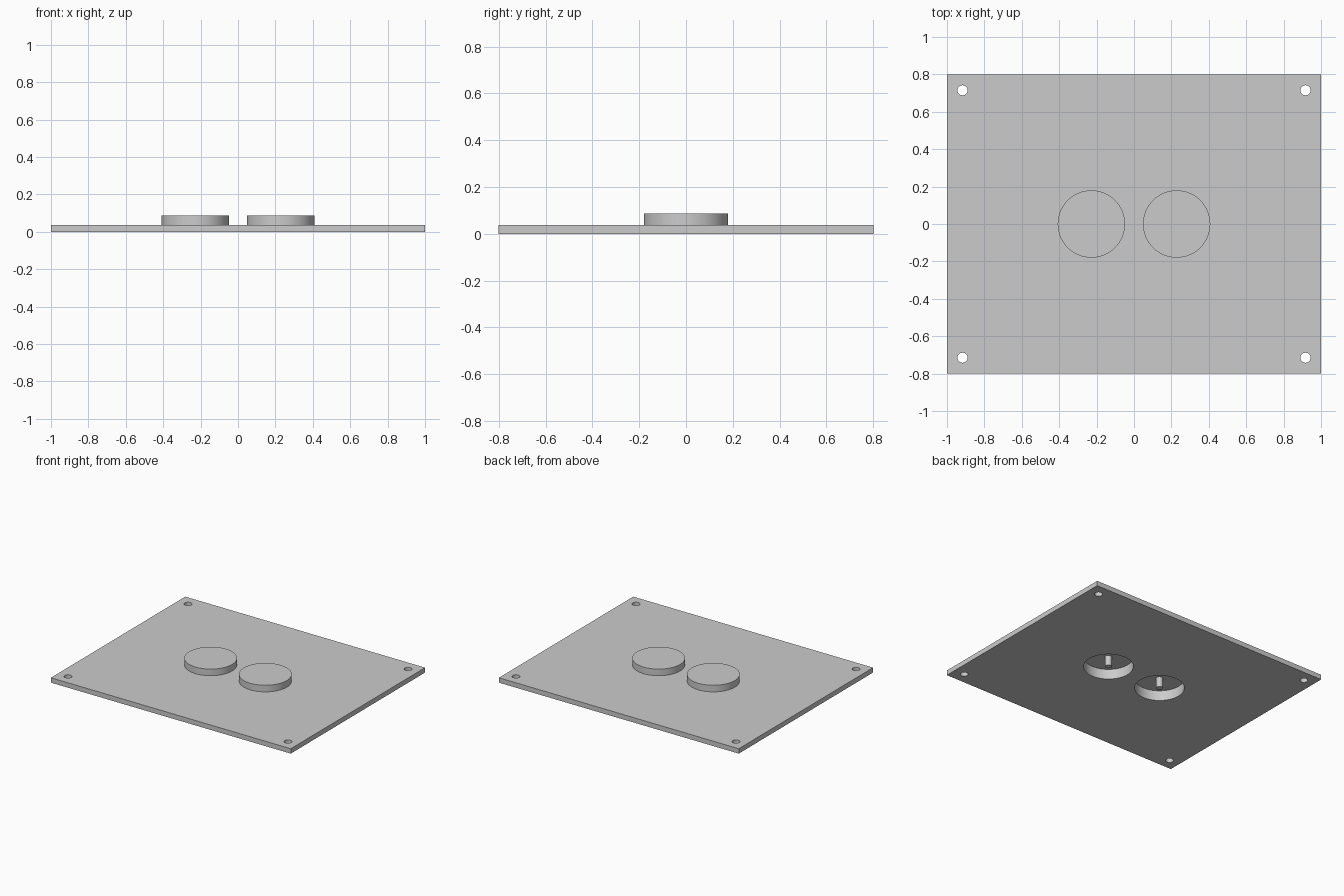
import bpy
import math

THICK = 0.037      # plate thickness
CUP_TOP = 0.087    # top of the raised cups
CEILING = 0.076    # inside of the cup roof
CUP_X = 0.228

if "Cube" in bpy.data.objects:
    bpy.data.objects.remove(bpy.data.objects["Cube"])

grey = bpy.data.materials.new("plain grey")
grey.use_nodes = True
colour = (0.6, 0.6, 0.6, 1)
grey.diffuse_color = colour
grey.node_tree.nodes["Principled BSDF"].inputs["Base Color"].default_value = colour


def cylinder(name, x, y, radius, z0, z1, sides=64):
    bpy.ops.mesh.primitive_cylinder_add(vertices=sides, radius=radius, depth=z1 - z0,
                                        location=(x, y, (z0 + z1) / 2))
    ob = bpy.context.object
    ob.name = name
    ob.data.materials.append(grey)
    return ob


def combine(base, tool, operation):
    mod = base.modifiers.new(operation.lower(), 'BOOLEAN')
    mod.operation = operation
    mod.solver = 'EXACT'
    mod.object = tool
    bpy.context.view_layer.objects.active = base
    bpy.ops.object.modifier_apply(modifier=mod.name)
    bpy.data.objects.remove(tool)


# Flat rectangular plate
bpy.ops.mesh.primitive_cube_add(size=1, location=(0, 0, THICK / 2))
plate = bpy.context.object
plate.name = "cover_plate"
plate.scale = (2, 1.6, THICK)
bpy.ops.object.transform_apply(location=True, scale=True)
plate.data.materials.append(grey)

# Corner screw holes
for x in (-0.917, 0.917):
    for y in (-0.715, 0.715):
        combine(plate, cylinder("screw_hole", x, y, 0.027, -0.1, 0.2, 32), 'DIFFERENCE')

# Two raised cups, hollow underneath, each with a centre pin
for x in (-CUP_X, CUP_X):
    combine(plate, cylinder("cup", x, 0, 0.18, 0.01, CUP_TOP), 'UNION')
    combine(plate, cylinder("cup_recess", x, 0, 0.17, -0.1, CEILING), 'DIFFERENCE')
    combine(plate, cylinder("centre_pin", x, 0, 0.023, 0, CEILING + 0.005, 32), 'UNION')

# Smooth round walls, crisp rims
bpy.ops.object.select_all(action='DESELECT')
plate.select_set(True)
bpy.context.view_layer.objects.active = plate
bpy.ops.object.shade_smooth_by_angle(angle=math.radians(30))
